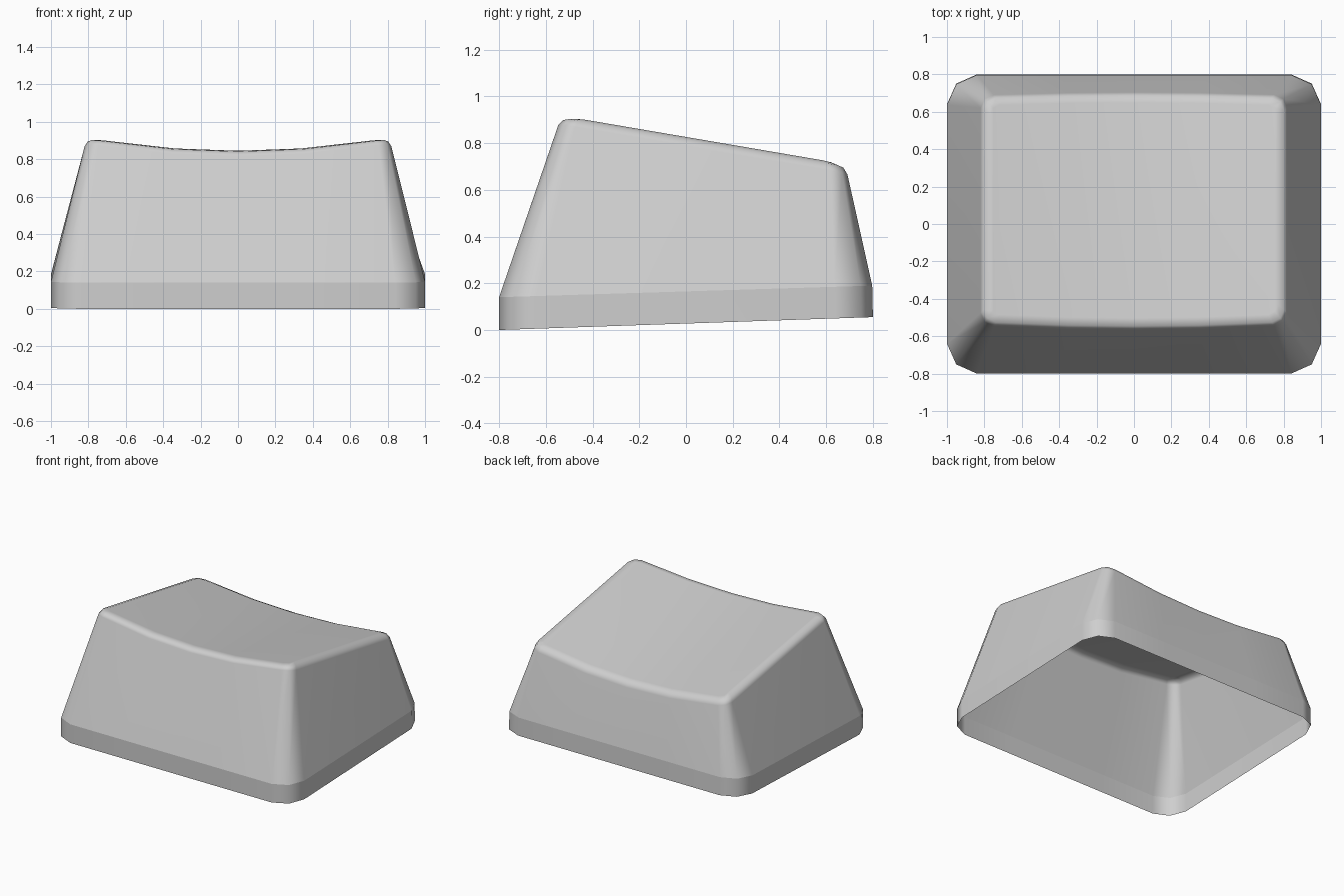
import bpy
import bmesh

cube = bpy.data.objects.get("Cube")
if cube:
    bpy.data.objects.remove(cube, do_unlink=True)

# Plain grey plastic
grey = bpy.data.materials.new("grey_plastic")
grey.use_nodes = True
colour = (0.62, 0.62, 0.62, 1)
grey.diffuse_color = colour
grey.node_tree.nodes["Principled BSDF"].inputs["Base Color"].default_value = colour


def dish(x):
    """Depth of the scooped top at a distance from the centre line."""
    return 0.065 * max(0, 1 - (x / 0.78) ** 2)


def half_row(hx, y_edge, cut, direction):
    """Front or back half of a rounded outline, from left to right."""
    flat = hx - cut
    right = [(0, 0), (flat * 0.47, 0), (flat, 0),
             (hx - cut * 0.31, cut * 0.31), (hx, cut)]
    left = [(-x, d) for x, d in reversed(right[1:])]
    return [(x, y_edge - direction * d) for x, d in left + right]


def ring(bm, hx, y_front, y_back, cut, height, scooped=False):
    """Closed outline whose height follows a slope along y."""
    rows = []
    for y_edge, direction, lean in ((y_front, -1, 0.345), (y_back, 1, 0.22)):
        row = []
        for x, y in half_row(hx, y_edge, cut, direction):
            drop = dish(x) if scooped else 0
            # The scooped edge slides down along the sloping wall
            row.append(bm.verts.new((x, y + direction * lean * drop,
                                     height(y) - drop)))
        rows.append(row)
    return rows[0] + rows[1][::-1]


def top_slope(offset):
    return lambda y: 0.905 - 0.171 * (y + 0.45) + offset


bm = bmesh.new()
rings = [
    # Skirt
    ring(bm, 1.0, -0.8, 0.8, 0.16, lambda y: 0.0275 + 0.0344 * y),
    ring(bm, 1.0, -0.8, 0.797, 0.16, lambda y: 0.165 + 0.031 * y),
    # Wall top and rounded rim
    ring(bm, 0.82, -0.545, 0.69, 0.07, top_slope(-0.04), True),
    ring(bm, 0.803, -0.523, 0.672, 0.065, top_slope(-0.012), True),
    ring(bm, 0.768, -0.48, 0.635, 0.05, top_slope(0), True),
]

# Skirt, walls and rim
for low, high in zip(rings, rings[1:]):
    n = len(low)
    for i in range(n):
        j = (i + 1) % n
        bm.faces.new((low[i], low[j], high[j], high[i]))

# Scooped top, spanned from front to back
top = rings[-1]
half = len(top) // 2
front, back = top[:half], top[half:][::-1]
for i in range(half - 1):
    bm.faces.new((front[i], front[i + 1], back[i + 1], back[i]))

for face in bm.faces:
    face.smooth = True

# Crisp crease between skirt and wall
crease = rings[1]
for i, vert in enumerate(crease):
    bm.edges.get((vert, crease[i - 1])).smooth = False

mesh = bpy.data.meshes.new("key_shell")
bm.to_mesh(mesh)
bm.free()
mesh.materials.append(grey)
shell = bpy.data.objects.new("key_shell", mesh)
bpy.context.collection.objects.link(shell)

# Keep the large walls flat while corners stay soft
weighted = shell.modifiers.new("flat_walls", 'WEIGHTED_NORMAL')
weighted.keep_sharp = True
